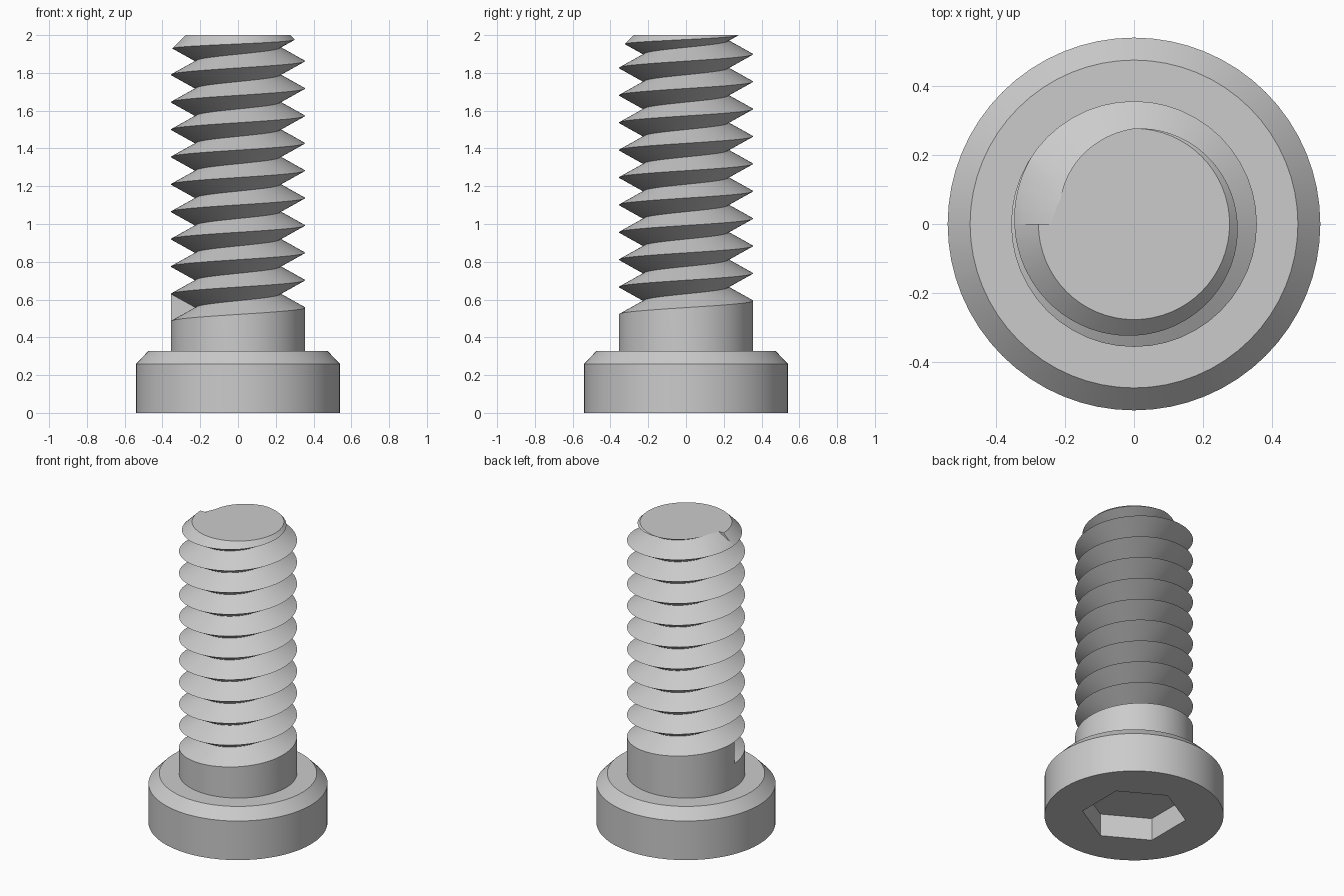
import bpy, bmesh
from math import pi, cos, sin, radians

cube = bpy.data.objects.get("Cube")
if cube:
    bpy.data.objects.remove(cube, do_unlink=True)

steel = bpy.data.materials.new("grey_steel")
steel.use_nodes = True
steel.diffuse_color = (0.6, 0.6, 0.6, 1)
steel.node_tree.nodes["Principled BSDF"].inputs["Base Color"].default_value = (0.6, 0.6, 0.6, 1)


def make_object(name, bm):
    bmesh.ops.recalc_face_normals(bm, faces=bm.faces)
    mesh = bpy.data.meshes.new(name)
    bm.to_mesh(mesh)
    bm.free()
    mesh.materials.append(steel)
    obj = bpy.data.objects.new(name, mesh)
    bpy.context.collection.objects.link(obj)
    return obj


def lathe(name, profile, sides, turn=0.0):
    """Closed solid of revolution from (radius, height) pairs."""
    bm = bmesh.new()
    rings = [[bm.verts.new((r * cos(turn + 2 * pi * i / sides),
                            r * sin(turn + 2 * pi * i / sides), z))
              for i in range(sides)] for r, z in profile]
    for low, high in zip(rings, rings[1:]):
        for i in range(sides):
            j = (i + 1) % sides
            bm.faces.new((low[i], low[j], high[j], high[i]))
    bm.faces.new(rings[0][::-1])
    bm.faces.new(rings[-1])
    return make_object(name, bm)


def apply_boolean(obj, tool, operation):
    tool.hide_render = True
    mod = obj.modifiers.new("cut", "BOOLEAN")
    mod.operation = operation
    mod.solver = "EXACT"
    mod.object = tool
    bpy.context.view_layer.update()
    graph = bpy.context.evaluated_depsgraph_get()
    mesh = bpy.data.meshes.new_from_object(obj.evaluated_get(graph))
    obj.modifiers.clear()
    obj.data = mesh
    bpy.data.objects.remove(tool, do_unlink=True)


def smooth(obj, degrees):
    bpy.ops.object.select_all(action="DESELECT")
    obj.select_set(True)
    bpy.context.view_layer.objects.active = obj
    bpy.ops.object.shade_smooth_by_angle(angle=radians(degrees))


# Head: chamfered disc with a hexagonal socket in its underside
head = lathe("head", [(0.54, 0), (0.54, 0.26), (0.475, 0.327)], 64)
socket = lathe("socket_cutter", [(0.315, -0.1), (0.315, 0.15)], 6, pi / 6)
apply_boolean(head, socket, "DIFFERENCE")
smooth(head, 30)

# Shank: cylinder with a right-handed V groove that starts and ends at -x
SIDES, TURNS = 48, 10
PITCH, START = 0.145, 0.485
CREST, ROOT = 0.356, 0.225
BOTTOM, TOP = 0.30, 2.2
bm = bmesh.new()
columns = []
for i in range(SIDES + 1):
    t = i / SIDES
    a = pi + 2 * pi * t
    points = [(CREST, BOTTOM)]
    for k in range(TURNS):
        points.append((CREST, START + PITCH * (t + k)))
        points.append((ROOT, START + PITCH * (t + k + 0.5)))
    points += [(CREST, START + PITCH * (t + TURNS)), (CREST, TOP)]
    columns.append([bm.verts.new((r * cos(a), r * sin(a), z)) for r, z in points])

# The last column shares the first one's points, one pitch further on
first, last = columns[0], columns[-1]
shared = {0: first[0], len(last) - 1: first[-1]}
for n in range(1, len(last) - 3):
    shared[n] = first[n + 2]
for n, v in shared.items():
    bm.verts.remove(last[n])
    last[n] = v

for i, (c, d) in enumerate(zip(columns, columns[1:])):
    for n in range(len(c) - 1):
        face = [c[n], d[n], d[n + 1], c[n + 1]]
        if i == SIDES - 1 and n == 0:
            face.insert(2, first[1])
        if i == 0 and n == len(c) - 2:
            face.append(last[-2])
        bm.faces.new(face)

# Groove end walls and the two caps
bm.faces.new(first[1:4])
bm.faces.new(last[-4:-1])
bm.faces.new([c[0] for c in columns[:-1]])
bm.faces.new([c[-1] for c in columns[:-1]])
shank = make_object("threaded_shank", bm)

# Trim the tip with a 45 degree chamfer
envelope = lathe("tip_trimmer", [(0.42, 0.1), (0.42, 1.857), (0.277, 2.0)], 64)
apply_boolean(shank, envelope, "INTERSECT")
smooth(shank, 25)
